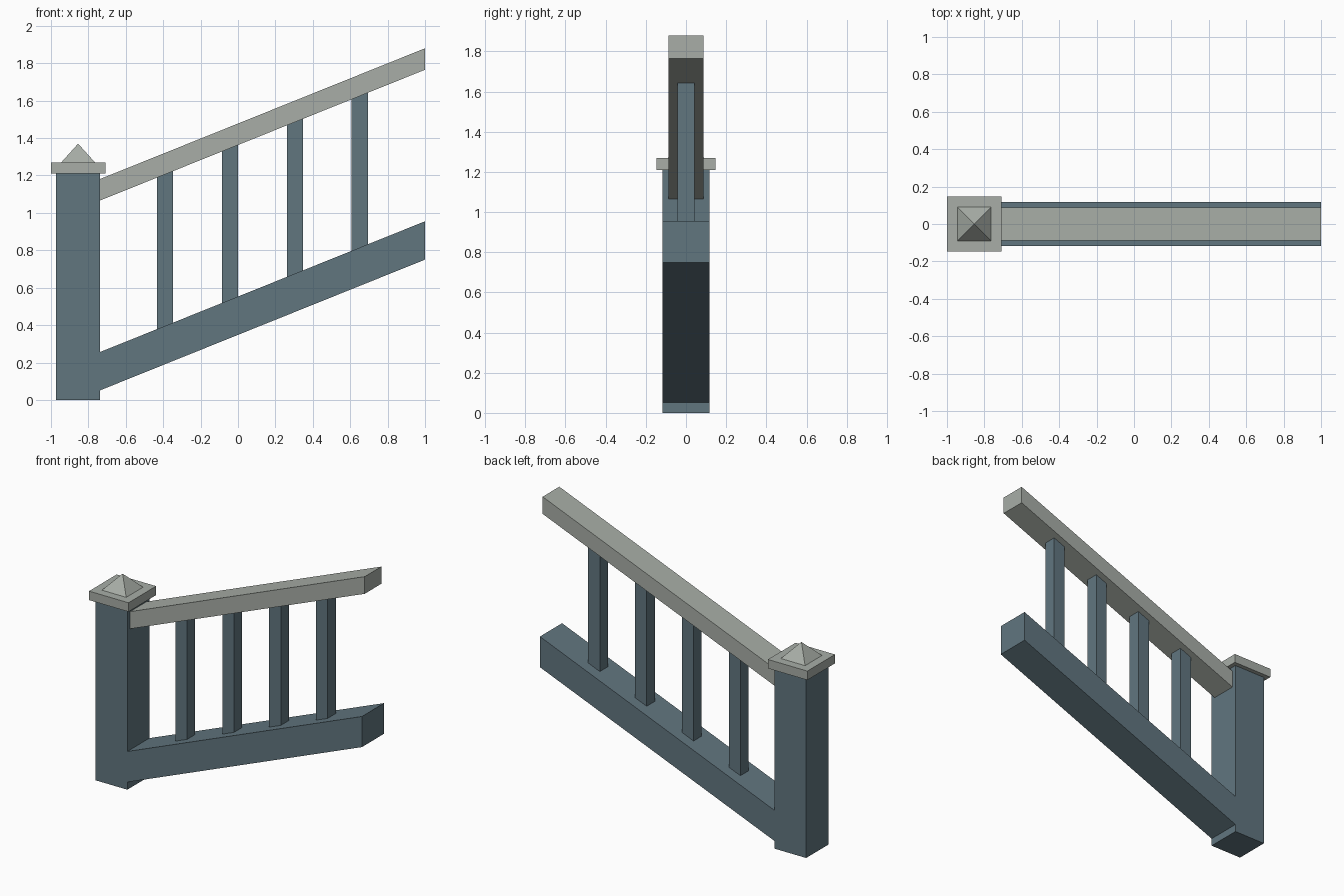
import bpy
import bmesh

cube = bpy.data.objects.get("Cube")
if cube:
    bpy.data.objects.remove(cube, do_unlink=True)


def make_material(name, color):
    mat = bpy.data.materials.new(name)
    mat.use_nodes = True
    mat.diffuse_color = color
    bsdf = mat.node_tree.nodes["Principled BSDF"]
    bsdf.inputs["Base Color"].default_value = color
    bsdf.inputs["Roughness"].default_value = 0.8
    return mat


BLUE = make_material("slate blue paint", (0.120, 0.181, 0.213, 1))
GREY = make_material("pale grey paint", (0.392, 0.423, 0.386, 1))

START, END = -0.74, 1.0
SLOPE = 0.70 / (END - START)
POST_X = -0.855


def finish(name, bm, mat):
    bmesh.ops.recalc_face_normals(bm, faces=bm.faces)
    mesh = bpy.data.meshes.new(name)
    bm.to_mesh(mesh)
    bm.free()
    mesh.materials.append(mat)
    obj = bpy.data.objects.new(name, mesh)
    bpy.context.collection.objects.link(obj)


def prism(name, profile, half_depth, mat):
    """Extrude an (x, z) outline evenly to both sides of y = 0."""
    bm = bmesh.new()
    face = bm.faces.new([bm.verts.new((x, -half_depth, z)) for x, z in profile])
    out = bmesh.ops.extrude_face_region(bm, geom=[face])
    moved = [v for v in out["geom"] if isinstance(v, bmesh.types.BMVert)]
    bmesh.ops.translate(bm, verts=moved, vec=(0, 2 * half_depth, 0))
    finish(name, bm, mat)


def sloped(x, height):
    """Point on a line parallel to the stair, given its height at the post."""
    return x, height + (x - START) * SLOPE


def sloped_beam(name, x0, x1, low, high, half_depth, mat):
    prism(name, [sloped(x0, low), sloped(x1, low),
                 sloped(x1, high), sloped(x0, high)], half_depth, mat)


def post_block(name, half, z0, z1, mat):
    left, right = POST_X - half, POST_X + half
    prism(name, [(left, z0), (right, z0), (right, z1), (left, z1)], half, mat)


# Newel post with its square cap
post_block("newel_post", 0.117, 0, 1.21, BLUE)
post_block("post_cap", 0.146, 1.21, 1.27, GREY)

# Pyramid finial
bm = bmesh.new()
base = [bm.verts.new((POST_X + 0.09 * sx, 0.09 * sy, 1.27))
        for sx, sy in ((-1, -1), (1, -1), (1, 1), (-1, 1))]
tip = bm.verts.new((POST_X, 0, 1.37))
bm.faces.new(base)
for i in range(4):
    bm.faces.new((base[i], base[(i + 1) % 4], tip))
finish("cap_finial", bm, GREY)

# Sloping stringer and handrail
sloped_beam("stringer", START, END, 0.05, 0.255, 0.117, BLUE)
sloped_beam("handrail", START, END, 1.065, 1.18, 0.088, GREY)

# Balusters, cut to the slope at both ends
for i in range(4):
    x = -0.39 + i * 0.347
    sloped_beam(f"baluster_{i + 1}", x - 0.043, x + 0.043, 0.255, 1.065, 0.043, BLUE)
